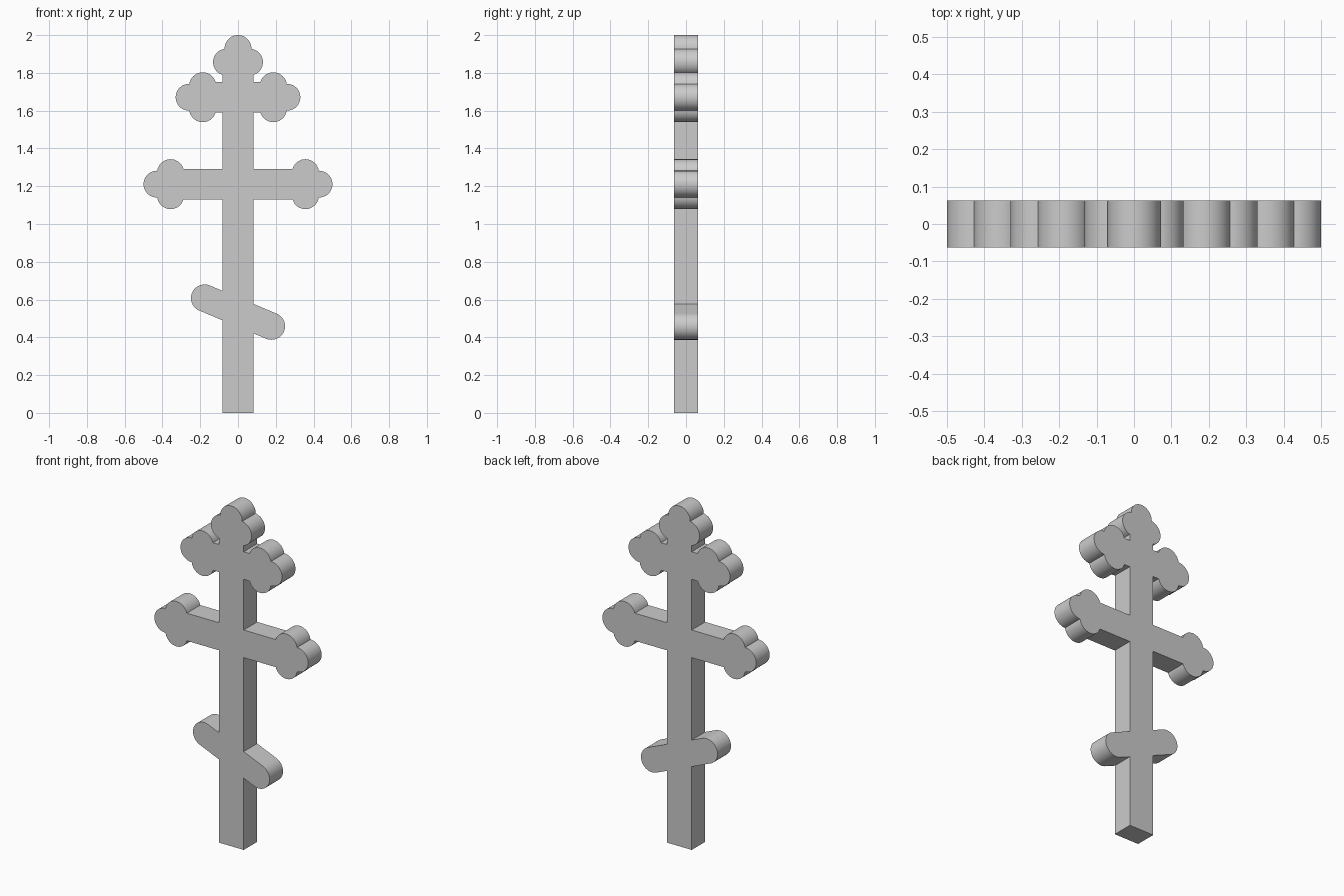
import bpy, bmesh
from math import cos, sin, pi, atan2, radians
from mathutils import Vector
from mathutils.geometry import delaunay_2d_cdt

if "Cube" in bpy.data.objects:
    bpy.data.objects.remove(bpy.data.objects["Cube"])

HALF_W = 0.081     # half width of post and bars
HALF_D = 0.0625    # half depth of the whole cross
R = 0.071          # lobe radius
LOBE_OUT = 0.061   # sideways offset of the two side lobes
LOBE_BACK = 0.143  # side lobe centres, measured back from the tip
SEG = 48

verts, loops = [], []


def add_loop(points):
    start = len(verts)
    verts.extend(Vector(p) for p in points)
    loops.append(list(range(start, len(verts))))


def box(x0, x1, z0, z1):
    add_loop([(x0, z0), (x1, z0), (x1, z1), (x0, z1)])


def disc(x, z, r=R):
    add_loop([(x + r * cos(2 * pi * i / SEG), z + r * sin(2 * pi * i / SEG)) for i in range(SEG)])


def trefoil(tip, direction):
    """Three round lobes ending an arm at the given tip."""
    t, d = Vector(tip), Vector(direction)
    side = Vector((-d.y, d.x))
    disc(*(t - d * R))
    for s in (-1, 1):
        disc(*(t - d * LOBE_BACK + side * LOBE_OUT * s))


def capsule(a, b, r):
    ang = atan2(b[1] - a[1], b[0] - a[0])
    n = SEG // 2
    pts = []
    for c, start in ((b, ang - pi / 2), (a, ang + pi / 2)):
        pts += [(c[0] + r * cos(start + pi * i / n), c[1] + r * sin(start + pi * i / n))
                for i in range(n + 1)]
    add_loop(pts)


# Post with lobed top
box(-HALF_W, HALF_W, 0, 2 - LOBE_BACK)
trefoil((0, 2), (0, 1))

# Two lobed crossbars
for reach, z in ((0.33, 1.671), (0.5, 1.211)):
    box(-reach + LOBE_BACK, reach - LOBE_BACK, z - HALF_W, z + HALF_W)
    for s in (-1, 1):
        trefoil((s * reach, z), (s, 0))

# Slanted footrest
capsule((-0.177, 0.608), (0.177, 0.459), 0.072)

# Merge the overlapping profiles into one flat outline
co, _, faces, *_ = delaunay_2d_cdt(verts, [], loops, 1, 1e-5)
bm = bmesh.new()
bv = [bm.verts.new((p.x, -HALF_D, p.y)) for p in co]
for f in faces:
    bm.faces.new([bv[i] for i in f])
bmesh.ops.delete(bm, geom=[v for v in bm.verts if not v.link_faces], context='VERTS')
bmesh.ops.dissolve_limit(bm, angle_limit=0.01, verts=bm.verts[:], edges=bm.edges[:])

# Give it thickness
ext = bmesh.ops.extrude_face_region(bm, geom=bm.faces[:], use_keep_orig=True)
bmesh.ops.translate(bm, vec=(0, 2 * HALF_D, 0),
                    verts=[g for g in ext["geom"] if isinstance(g, bmesh.types.BMVert)])
bmesh.ops.recalc_face_normals(bm, faces=bm.faces[:])

mesh = bpy.data.meshes.new("cross")
bm.to_mesh(mesh)
bm.free()
cross = bpy.data.objects.new("cross", mesh)
bpy.context.collection.objects.link(cross)
bpy.context.view_layer.objects.active = cross
cross.select_set(True)
bpy.ops.object.shade_smooth_by_angle(angle=radians(30))
